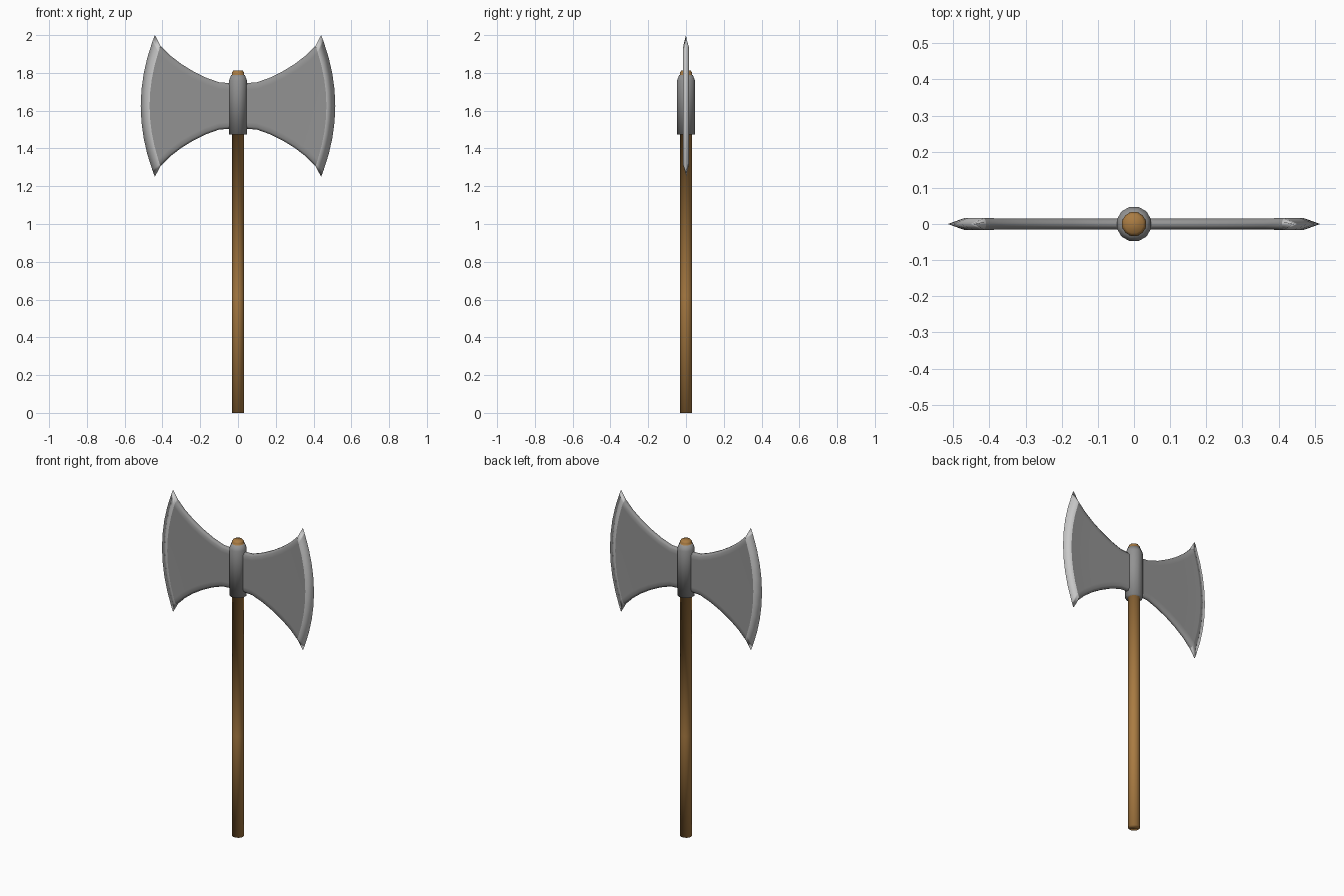
import bpy, bmesh, math

cube = bpy.data.objects.get("Cube")
if cube:
    bpy.data.objects.remove(cube, do_unlink=True)


def material(name, rgb):
    m = bpy.data.materials.new(name)
    m.use_nodes = True
    m.diffuse_color = (*rgb, 1)
    m.node_tree.nodes["Principled BSDF"].inputs["Base Color"].default_value = (*rgb, 1)
    return m


wood = material("warm wood", (0.40, 0.20, 0.055))
steel = material("grey steel", (0.29, 0.29, 0.29))
bright = material("honed steel", (0.58, 0.58, 0.58))


def finish(bm, name, mats):
    bmesh.ops.remove_doubles(bm, verts=bm.verts, dist=0.0001)
    bmesh.ops.recalc_face_normals(bm, faces=bm.faces)
    for f in bm.faces:
        f.smooth = True
    mesh = bpy.data.meshes.new(name)
    bm.to_mesh(mesh)
    bm.free()
    for m in mats:
        mesh.materials.append(m)
    obj = bpy.data.objects.new(name, mesh)
    bpy.context.collection.objects.link(obj)
    return obj


def bridge(bm, a, b, mat):
    n = len(a)
    for i in range(n):
        j = (i + 1) % n
        bm.faces.new((a[i], a[j], b[j], b[i])).material_index = mat


# Turned shaft with steel socket and wooden end knob: radius, height, material above
SIDES = 12
profile = [(0.034, 0, 0), (0.034, 0.62, 0), (0.034, 1.475, 1), (0.049, 1.475, 1),
           (0.049, 1.76, 1), (0.037, 1.79, 1), (0.034, 1.79, 0),
           (0.034, 1.8, 0), (0.026, 1.812, 0)]
bm = bmesh.new()
rings = []
for r, z, _ in profile:
    angles = [math.tau * (i + 0.5) / SIDES for i in range(SIDES)]
    rings.append([bm.verts.new((r * math.cos(a), r * math.sin(a), z)) for a in angles])
for k in range(len(rings) - 1):
    bridge(bm, rings[k], rings[k + 1], profile[k][2])
bm.faces.new(rings[0])
bm.faces.new(rings[-1])
finish(bm, "shaft_and_socket", [wood, steel])

# Flared blade lofted outward: x at the corners, half height, bulge, half thickness
MID = 1.625
stations = [(0.03, 0.12, 0, 0.015), (0.10, 0.125, 0.005, 0.015),
            (0.17, 0.15, 0.01, 0.015), (0.24, 0.185, 0.02, 0.015),
            (0.30, 0.222, 0.03, 0.015), (0.36, 0.268, 0.043, 0.015),
            (0.41, 0.318, 0.058, 0.017), (0.44, 0.375, 0.075, 0)]


def section(bm, x, h, bulge, t):
    inner = h - 0.035
    upper = [h, h - 0.012] + [inner * k / 4 for k in (4, 3, 2, 1)]
    heights = upper + [0] + [-z for z in reversed(upper)]
    side = []
    for z in heights:
        y = t * (0.4 if abs(z) == h else 1)
        side.append((x + bulge * (1 - (z / h) ** 2), y, MID + z))
    loop = side + [(px, -py, pz) for px, py, pz in reversed(side)]
    return [bm.verts.new(p) for p in loop]


bm = bmesh.new()
loops = [section(bm, *s) for s in stations]
for k in range(len(loops) - 1):
    bridge(bm, loops[k], loops[k + 1], int(k == len(loops) - 2))
# Crease where the honed bevel begins
for e in bm.edges:
    if len({f.material_index for f in e.link_faces}) > 1:
        e.smooth = False
blades = finish(bm, "double_blade", [steel, bright])
mirror = blades.modifiers.new("Mirror", "MIRROR")
mirror.use_axis = (True, False, False)
mirror.use_mirror_merge = False
